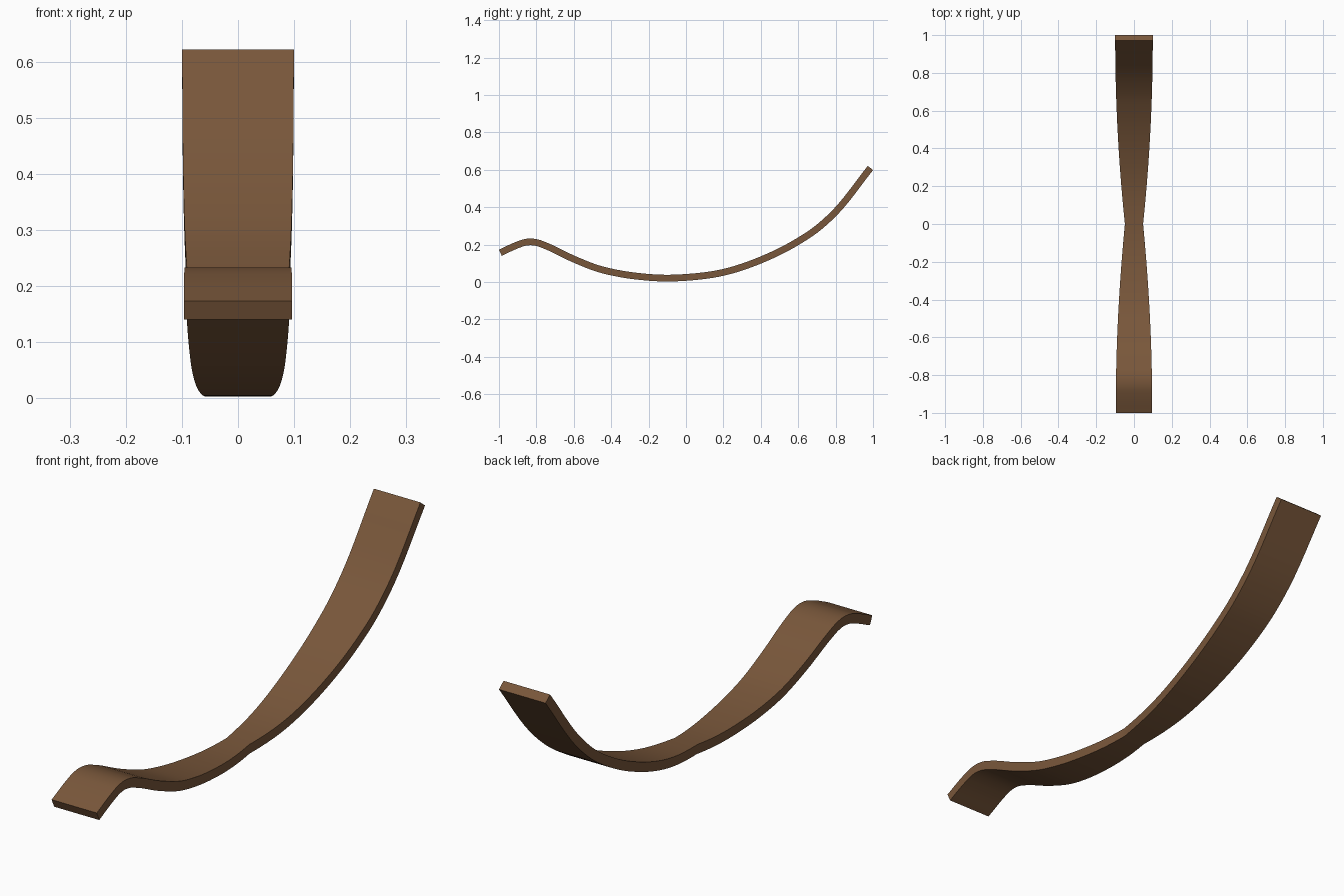
import bpy, bmesh
from mathutils import Vector

if "Cube" in bpy.data.objects:
    bpy.data.objects.remove(bpy.data.objects["Cube"])

HALF_THICK = 0.018

# Centre line of the strip seen from the side (y, z)
PATH = [(-0.9926, 0.157), (-0.90, 0.199), (-0.865, 0.211), (-0.83, 0.215),
        (-0.79, 0.209), (-0.75, 0.194), (-0.60, 0.123), (-0.47, 0.072),
        (-0.36, 0.046), (-0.23, 0.028), (-0.11, 0.021), (0.0, 0.025),
        (0.20, 0.052), (0.40, 0.118), (0.60, 0.218), (0.70, 0.285),
        (0.80, 0.376), (0.986, 0.610)]
STEPS = 6


def slope(i):
    """Distance-weighted slope at a path point."""
    def chord(a):
        return (PATH[a + 1][1] - PATH[a][1]) / (PATH[a + 1][0] - PATH[a][0])
    if i == 0:
        return chord(0)
    if i == len(PATH) - 1:
        return chord(i - 1)
    h0 = PATH[i][0] - PATH[i - 1][0]
    h1 = PATH[i + 1][0] - PATH[i][0]
    return (chord(i - 1) * h1 + chord(i) * h0) / (h0 + h1)


def samples():
    """Smooth cubic through the path, as (y, z, dz/dy)."""
    out = []
    for i in range(len(PATH) - 1):
        (y0, z0), (y1, z1) = PATH[i], PATH[i + 1]
        h = y1 - y0
        m0, m1 = slope(i) * h, slope(i + 1) * h
        c, d = 3 * (z1 - z0) - 2 * m0 - m1, 2 * (z0 - z1) + m0 + m1
        last = i == len(PATH) - 2
        for k in range(STEPS + (1 if last else 0)):
            t = k / STEPS
            out.append((y0 + h * t, z0 + m0 * t + c * t * t + d * t ** 3,
                        (m0 + 2 * c * t + 3 * d * t * t) / h))
    return out


def half_width(y):
    """Narrow waist in the middle, flaring to both ends."""
    end = 0.0995 if y > 0 else 0.0965
    return end - (end - 0.048) * max(0.0, 1 - abs(y)) ** 2


# Curved strip: sweep a rectangle along the centre line
bm = bmesh.new()
rings = []
for y, z, s in samples():
    n = Vector((0, -s, 1)).normalized() * HALF_THICK
    c, w = Vector((0, y, z)), half_width(y)
    rings.append([bm.verts.new(c + n * up + Vector((w * side, 0, 0)))
                  for side, up in ((-1, -1), (1, -1), (1, 1), (-1, 1))])
for a, b in zip(rings, rings[1:]):
    for k in range(4):
        j = (k + 1) % 4
        bm.faces.new((a[k], a[j], b[j], b[k]))
bm.faces.new(rings[0])
bm.faces.new(rings[-1])
bmesh.ops.recalc_face_normals(bm, faces=bm.faces)
mesh = bpy.data.meshes.new("curved_strip")
bm.to_mesh(mesh)
bm.free()

wood = bpy.data.materials.new("brown_wood")
wood.diffuse_color = (0.19, 0.095, 0.043, 1)
wood.use_nodes = True
wood.node_tree.nodes["Principled BSDF"].inputs["Base Color"].default_value = wood.diffuse_color
mesh.materials.append(wood)

strip = bpy.data.objects.new("curved_strip", mesh)
bpy.context.collection.objects.link(strip)
bpy.context.view_layer.objects.active = strip
strip.select_set(True)
bpy.ops.object.shade_smooth_by_angle(angle=0.6)
